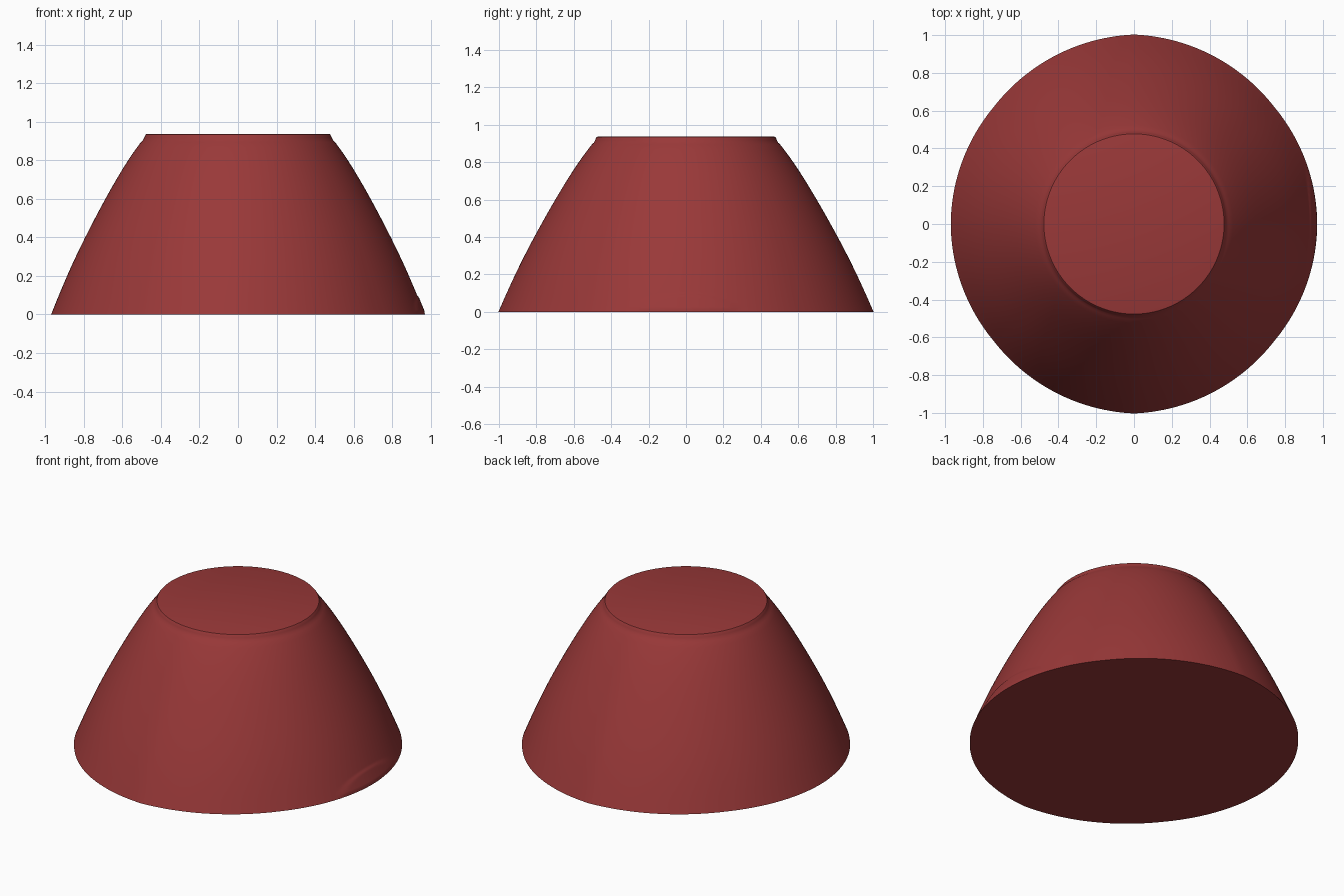
import bpy, bmesh, math

if "Cube" in bpy.data.objects:
    bpy.data.objects.remove(bpy.data.objects["Cube"])

SEGS = 192
# side profile: (radius at x axis, height)
KEYS = [(0.97, 0.0), (0.887, 0.2), (0.793, 0.4), (0.688, 0.6), (0.57, 0.8), (0.503, 0.895)]
COLLAR = [(0.493, 0.904), (0.486, 0.918), (0.481, 0.93), (0.477, 0.935), (0.470, 0.937)]


def wall_radius(z):
    # smooth interpolation through the profile points
    total = 0.0
    for i, (ri, zi) in enumerate(KEYS):
        w = 1.0
        for j, (_, zj) in enumerate(KEYS):
            if i != j:
                w *= (z - zj) / (zi - zj)
        total += ri * w
    return total


def rim_offset(a, z):
    # slightly pointed rim at front and back, fading to a circle at the top
    phi = abs(abs(math.atan2(math.sin(a), math.cos(a))) - math.pi / 2)
    side = max(0.0, 1 - phi / math.radians(50))
    return (0.033 * side - 0.003 * math.sin(2 * phi)) * max(0.0, 1 - z / 0.89)


def arch_offset(r, a, z):
    # faint raised arch low on the right side
    if math.cos(a) < 0:
        return 0.0
    d = math.hypot(r * math.sin(a) / 0.28, z / 0.1)
    return 0.005 * min(1.0, max(0.0, (1.0 - d) / 0.12))


def make_body():
    bm = bmesh.new()
    heights = [0.13 * i / 20 for i in range(20)] + [0.13 + 0.765 * i / 28 for i in range(29)]
    profile = [(wall_radius(z), z) for z in heights] + COLLAR
    rings = []
    for r, z in profile:
        ring = []
        for i in range(SEGS):
            a = 2 * math.pi * i / SEGS
            rr = r + rim_offset(a, z) + arch_offset(r, a, z) * min(1.0, z / 0.02)
            ring.append(bm.verts.new((rr * math.cos(a), rr * math.sin(a), z)))
        rings.append(ring)
    for lo, hi in zip(rings, rings[1:]):
        for i in range(SEGS):
            j = (i + 1) % SEGS
            bm.faces.new((lo[i], lo[j], hi[j], hi[i]))
    # flat underside and flat top
    bm.faces.new(rings[0][::-1])
    bm.faces.new(rings[-1])
    mesh = bpy.data.meshes.new("tapered_body")
    bm.to_mesh(mesh)
    bm.free()
    ob = bpy.data.objects.new("tapered_body", mesh)
    bpy.context.collection.objects.link(ob)
    return ob


body = make_body()
mat = bpy.data.materials.new("dark_red")
mat.diffuse_color = (0.32, 0.04, 0.04, 1)
mat.use_nodes = True
mat.node_tree.nodes["Principled BSDF"].inputs["Base Color"].default_value = mat.diffuse_color
body.data.materials.append(mat)

bpy.context.view_layer.objects.active = body
body.select_set(True)
bpy.ops.object.shade_smooth_by_angle(angle=math.radians(35))
